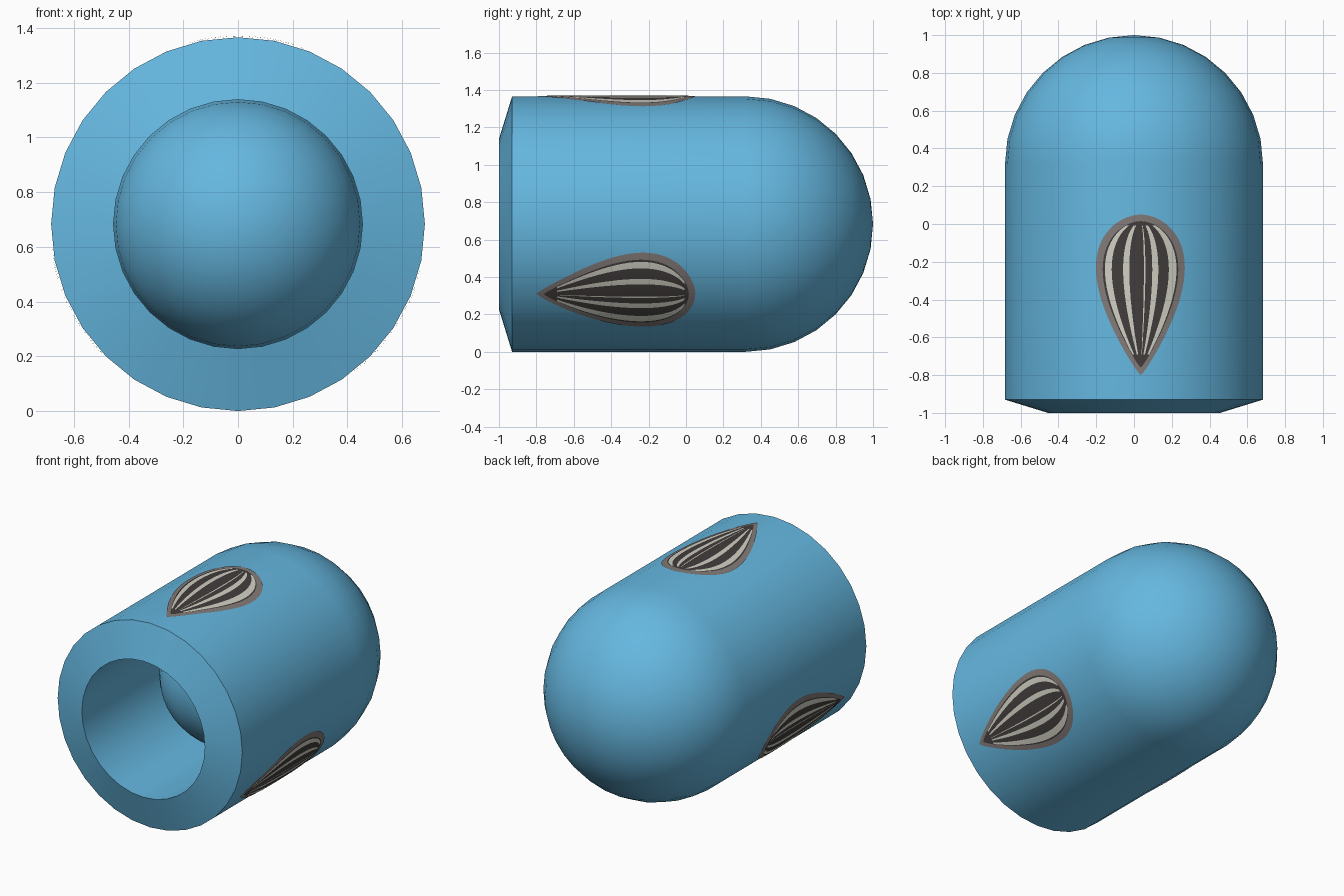
import bpy
import bmesh
from math import sin, cos, pi, radians
from mathutils import Vector, Matrix

cube = bpy.data.objects.get("Cube")
if cube:
    bpy.data.objects.remove(cube, do_unlink=True)

R = 0.683        # outer radius, also the height of the axis
BORE = 0.455     # radius of the front opening
SIDES = 32


def material(name, rgb):
    mat = bpy.data.materials.new(name)
    mat.use_nodes = True
    color = (*rgb, 1.0)
    mat.diffuse_color = color
    mat.node_tree.nodes["Principled BSDF"].inputs["Base Color"].default_value = color
    return mat


BLUE = material("sky_blue", (0.130, 0.474, 0.745))
GREY = material("warm_grey", (0.223, 0.195, 0.188))
DARK = material("dark_brown", (0.055, 0.047, 0.045))
PALE = material("pale_cream", (0.63, 0.63, 0.55))


def finish(bm, name, mats):
    mesh = bpy.data.meshes.new(name)
    bm.to_mesh(mesh)
    bm.free()
    for mat in mats:
        mesh.materials.append(mat)
    obj = bpy.data.objects.new(name, mesh)
    bpy.context.collection.objects.link(obj)
    bpy.ops.object.select_all(action='DESELECT')
    obj.select_set(True)
    bpy.context.view_layer.objects.active = obj
    bpy.ops.object.shade_smooth_by_angle(angle=radians(35))
    return obj


def arc(radius, center, direction, steps=8):
    """Quarter circle from the wall to the axis, as (radius, y) pairs."""
    angles = [pi / 2 * i / steps for i in range(steps + 1)]
    return [(radius * cos(a), center + direction * radius * sin(a)) for a in angles]


# Body: round back, straight wall, bevelled front rim, bore with a domed plug
def build_body():
    plug = arc(BORE, -0.04, -1)
    back = arc(R, 1 - R, 1)
    profile = plug[::-1] + [(BORE, -1), (R, -0.93)] + back
    bm = bmesh.new()
    verts = [bm.verts.new((0, y, R + r)) for r, y in profile]
    edges = [bm.edges.new(pair) for pair in zip(verts, verts[1:])]
    bmesh.ops.spin(bm, geom=verts + edges, cent=(0, 0, R), axis=(0, 1, 0),
                   angle=2 * pi, steps=SIDES, use_duplicate=False)
    bmesh.ops.remove_doubles(bm, verts=bm.verts, dist=0.0005)
    bmesh.ops.recalc_face_normals(bm, faces=bm.faces)
    finish(bm, "body", [BLUE])


# Seed decal: a thin teardrop wrapped on the wall, striped by column
def build_decal(name, angle, y_round, y_tip, half_width, lift, columns, mats, stripes=()):
    rows = 36
    bm = bmesh.new()
    grid = []
    for i in range(rows + 1):
        t = (1 - cos(pi * i / rows)) / 2
        width = half_width * max(0, sin(pi * t ** 0.625)) ** 0.85
        y = y_round + (y_tip - y_round) * t
        row = []
        for u in columns:
            a = angle + u * width / R
            row.append(bm.verts.new((cos(a) * (R + lift), y, R + sin(a) * (R + lift))))
        grid.append(row)
    for i in range(rows):
        for j in range(len(columns) - 1):
            face = bm.faces.new((grid[i][j], grid[i][j + 1], grid[i + 1][j + 1], grid[i + 1][j]))
            middle = (columns[j] + columns[j + 1]) / 2
            striped = any(lo < middle < hi for lo, hi in stripes)
            face.material_index = int(striped and 4 <= i < rows - 7)
    bmesh.ops.remove_doubles(bm, verts=bm.verts, dist=0.0001)
    bm.normal_update()
    # Turn every face away from the axis
    for face in bm.faces:
        c = face.calc_center_median()
        if face.normal.dot(Vector((c.x, 0, c.z - R))) < 0:
            face.normal_flip()
    finish(bm, name, mats)


build_body()

STRIPES = [(-0.95, -0.74), (-0.46, -0.3), (-0.12, -0.08), (0.3, 0.46), (0.76, 0.94)]
border_columns = [i / 8 for i in range(-8, 9)]
kernel_columns = sorted({-1, -0.6, 0.1, 0.2, 0.6, 1, *(u for s in STRIPES for u in s)})

for label, degrees in (("top", 87), ("left", -33), ("right", 207)):
    a = radians(degrees)
    build_decal(label + "_seed_border", a, 0.05, -0.80, 0.24, 0.002, border_columns, [GREY])
    build_decal(label + "_seed_kernel", a, 0.015, -0.76, 0.202, 0.005, kernel_columns,
                [DARK, PALE], STRIPES)
